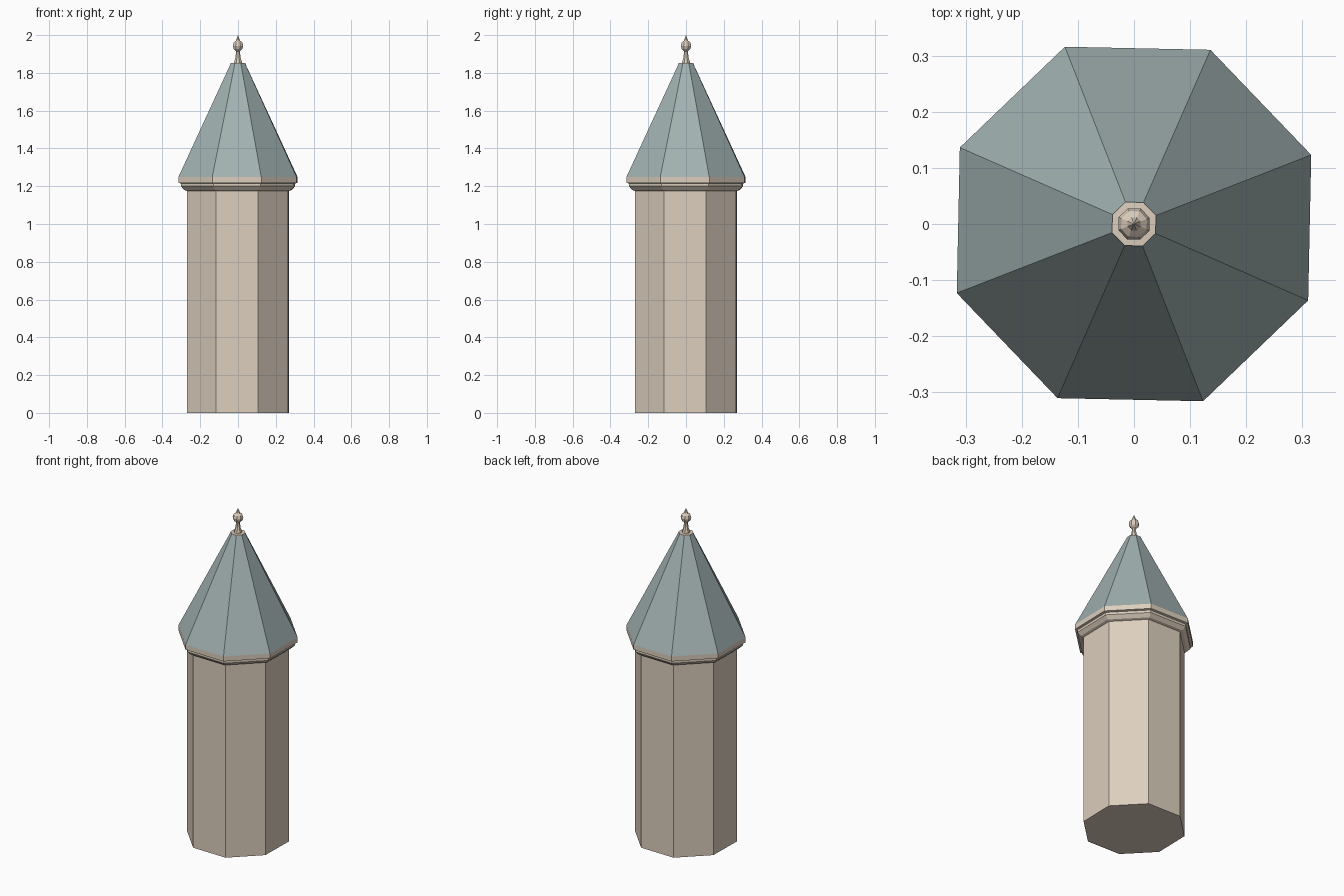
import bpy, bmesh, math

if "Cube" in bpy.data.objects:
    bpy.data.objects.remove(bpy.data.objects["Cube"])

SIDES = 8
TURN = math.radians(21.3)


def material(name, rgb):
    m = bpy.data.materials.new(name)
    m.diffuse_color = (*rgb, 1)
    m.use_nodes = True
    m.node_tree.nodes["Principled BSDF"].inputs["Base Color"].default_value = m.diffuse_color
    return m


def lathe(name, profile, mat):
    """Eight-sided flat-faced solid from (radius, z) points; radius 0 makes a tip."""
    bm = bmesh.new()
    rings = []
    for r, z in profile:
        if r == 0:
            rings.append([bm.verts.new((0, 0, z))] * SIDES)
        else:
            rings.append([bm.verts.new((r * math.cos(TURN + i * math.tau / SIDES),
                                        r * math.sin(TURN + i * math.tau / SIDES), z))
                          for i in range(SIDES)])
    for a, b in zip(rings, rings[1:]):
        for i in range(SIDES):
            j = (i + 1) % SIDES
            bm.faces.new(list(dict.fromkeys((a[i], a[j], b[j], b[i]))))
    for ring, (r, z) in ((rings[0], profile[0]), (rings[-1], profile[-1])):
        if r > 0:
            bm.faces.new(ring)
    bmesh.ops.recalc_face_normals(bm, faces=bm.faces)
    mesh = bpy.data.meshes.new(name)
    bm.to_mesh(mesh)
    bm.free()
    mesh.materials.append(mat)
    ob = bpy.data.objects.new(name, mesh)
    bpy.context.collection.objects.link(ob)
    return ob


stone = material("stone", (0.72, 0.62, 0.51))
slate = material("slate", (0.36, 0.44, 0.44))

# Shaft
lathe("tower_shaft", [(0.29, 0), (0.29, 1.175)], stone)

# Stepped cornice and eave band
lathe("cornice", [(0.29, 1.175), (0.305, 1.18), (0.325, 1.2), (0.325, 1.215),
                  (0.339, 1.218), (0.339, 1.248)], stone)

# Tapered roof
lathe("spire_roof", [(0.339, 1.248), (0.042, 1.848)], slate)

# Finial: collar, stem, ball and spike
ball = [(0.03 * math.cos(math.radians(a)), 1.943 + 0.03 * math.sin(math.radians(a)))
        for a in (-65, -35, 0, 35, 65)]
lathe("finial", [(0.042, 1.846), (0.042, 1.852), (0.023, 1.853), (0.014, 1.885),
                 (0.011, 1.914)] + ball + [(0.011, 1.974), (0, 2.0)], stone)
